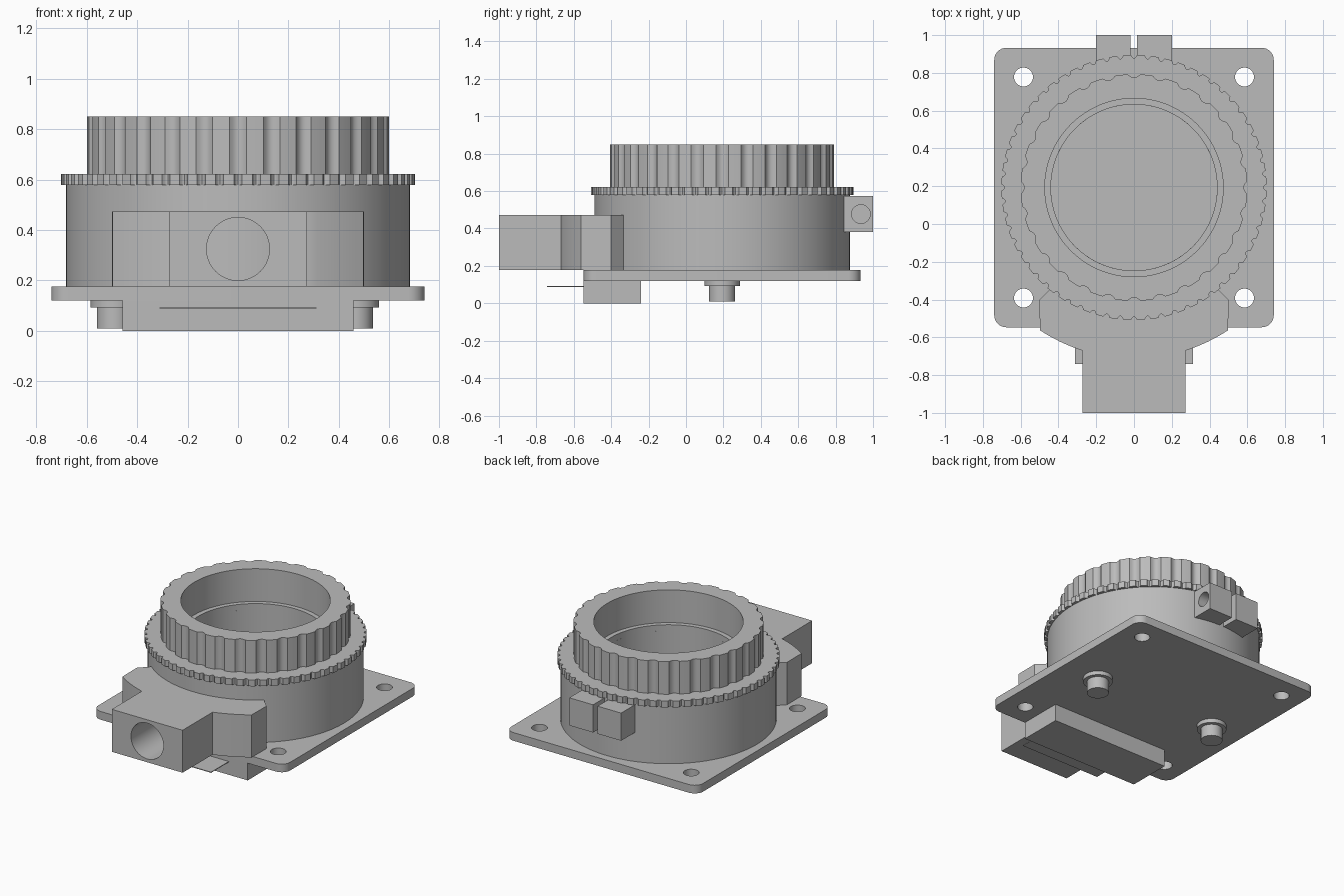
import bpy
import bmesh
from math import sin, cos, pi, atan2
from mathutils import Matrix, Vector

old = bpy.data.objects.get("Cube")
if old:
    bpy.data.objects.remove(old, do_unlink=True)

CY = 0.193  # y of the round axis

grey = bpy.data.materials.new("machined grey")
grey.use_nodes = True
grey.diffuse_color = (0.5, 0.5, 0.5, 1)
grey.node_tree.nodes["Principled BSDF"].inputs["Base Color"].default_value = (0.5, 0.5, 0.5, 1)


def finish(name, bm):
    bmesh.ops.recalc_face_normals(bm, faces=bm.faces)
    mesh = bpy.data.meshes.new(name)
    bm.to_mesh(mesh)
    bm.free()
    mesh.materials.append(grey)
    obj = bpy.data.objects.new(name, mesh)
    bpy.context.collection.objects.link(obj)
    return obj


def select(obj):
    bpy.ops.object.select_all(action='DESELECT')
    obj.select_set(True)
    bpy.context.view_layer.objects.active = obj


def smooth(obj):
    select(obj)
    bpy.ops.object.shade_smooth_by_angle(angle=0.55)


def prism(name, outline, z0, z1):
    bm = bmesh.new()
    face = bm.faces.new([bm.verts.new((x, y, z0)) for x, y in outline])
    new = bmesh.ops.extrude_face_region(bm, geom=[face])["geom"]
    bmesh.ops.translate(bm, vec=(0, 0, z1 - z0),
                        verts=[v for v in new if isinstance(v, bmesh.types.BMVert)])
    return finish(name, bm)


def box(name, x0, x1, y0, y1, z0, z1):
    return prism(name, [(x0, y0), (x1, y0), (x1, y1), (x0, y1)], z0, z1)


def cylinders(name, centres, radius, depth, axis='Z'):
    bm = bmesh.new()
    turn = {'X': Matrix.Rotation(pi / 2, 4, 'Y'),
            'Y': Matrix.Rotation(pi / 2, 4, 'X'), 'Z': Matrix()}[axis]
    for c in centres:
        bmesh.ops.create_cone(bm, cap_ends=True, segments=48, radius1=radius, radius2=radius,
                              depth=depth, matrix=Matrix.Translation(Vector(c)) @ turn)
    return finish(name, bm)


def cut(obj, cutter):
    cutter.hide_render = True
    mod = obj.modifiers.new("cut", 'BOOLEAN')
    mod.operation = 'DIFFERENCE'
    mod.solver = 'EXACT'
    mod.object = cutter
    select(obj)
    bpy.ops.object.modifier_apply(modifier=mod.name)
    bpy.data.objects.remove(cutter, do_unlink=True)
    smooth(obj)


def ring(name, profile, bore, z0, z1):
    """Tube with an outer profile of (angle, radius) and a round bore."""
    bm = bmesh.new()
    loops = []
    for z, inner in ((z0, False), (z1, False), (z1, True), (z0, True)):
        loops.append([bm.verts.new((cos(a) * (bore if inner else r),
                                    CY + sin(a) * (bore if inner else r), z))
                      for a, r in profile])
    n = len(profile)
    for k in range(4):
        a, b = loops[k], loops[(k + 1) % 4]
        for i in range(n):
            j = (i + 1) % n
            bm.faces.new((a[i], a[j], b[j], b[i]))
    obj = finish(name, bm)
    smooth(obj)
    return obj


def fluted(count, radius, depth, width):
    """Circle with evenly spaced scooped flutes, one facing the front."""
    step = 2 * pi / count
    pts = []
    for i in range(count):
        mid = -pi / 2 + i * step
        for k in range(7):
            t = k / 3 - 1
            pts.append((mid + t * width * step / 2, radius - depth * (1 - t * t)))
        for k in (1, 2):
            pts.append((mid + step * (width / 2 + (1 - width) * k / 3), radius))
    return pts


# Base plate with rounded corners and screw holes
outline = []
for i, (sx, sy) in enumerate(((1, 1), (-1, 1), (-1, -1), (1, -1))):
    for k in range(9):
        a = (i + k / 8) * pi / 2
        outline.append((sx * 0.675 + 0.065 * cos(a), CY + sy * 0.675 + 0.065 * sin(a)))
plate = prism("base_plate", outline, 0.12, 0.177)
cut(plate, cylinders("screw_hole_cutter",
                     [(sx * 0.585, CY + sy * 0.585, 0.15) for sx in (-1, 1) for sy in (-1, 1)],
                     0.05, 0.3))

# Round body, toothed collar and fluted focus ring
circle = [(2 * pi * i / 128, 0.683) for i in range(128)]
ring("round_body", circle, 0.44, 0.177, 0.58)
ring("toothed_collar", fluted(60, 0.702, 0.018, 0.45), 0.44, 0.578, 0.622)
ring("fluted_ring", fluted(28, 0.6, 0.018, 0.5), 0.472, 0.622, 0.85)

# Front housing: wide shoulders with a curved front, then a narrow stem
side = [(0.43, -0.33), (0.5, -0.4)]
start, end = atan2(-0.565 - CY, 0.5), atan2(-0.665 - CY, 0.273)
for k in range(7):
    a = start + (end - start) * k / 6
    side.append((0.905 * cos(a), CY + 0.905 * sin(a)))
side.append((0.273, side[-1][1]))
side.append((0.273, -1.0))
housing = prism("front_housing", side + [(-x, y) for x, y in reversed(side)], 0.177, 0.473)
cut(housing, cylinders("port_cutter", [(0, -0.78, 0.325)], 0.125, 0.62, 'Y'))

# Connector under the front edge with its thin tab
box("connector_block", -0.458, 0.458, -0.547, -0.24, 0.0, 0.12)
box("connector_tab", -0.312, 0.312, -0.742, -0.5, 0.088, 0.093)

# Locating pegs under the plate
for label, x in (("right", -0.49), ("left", 0.465)):
    smooth(cylinders(label + "_peg_flange", [(x, CY, 0.107)], 0.095, 0.03))
    smooth(cylinders(label + "_peg", [(x, CY, 0.055)], 0.07, 0.09))

# Split clamp at the back, with a screw recess in one lug
box("right_clamp_lug", -0.2, -0.018, 0.84, 1.0, 0.38, 0.573)
lug = box("left_clamp_lug", 0.016, 0.2, 0.84, 1.0, 0.38, 0.573)
cut(lug, cylinders("screw_recess_cutter", [(0.2, 0.935, 0.477)], 0.05, 0.2, 'X'))
